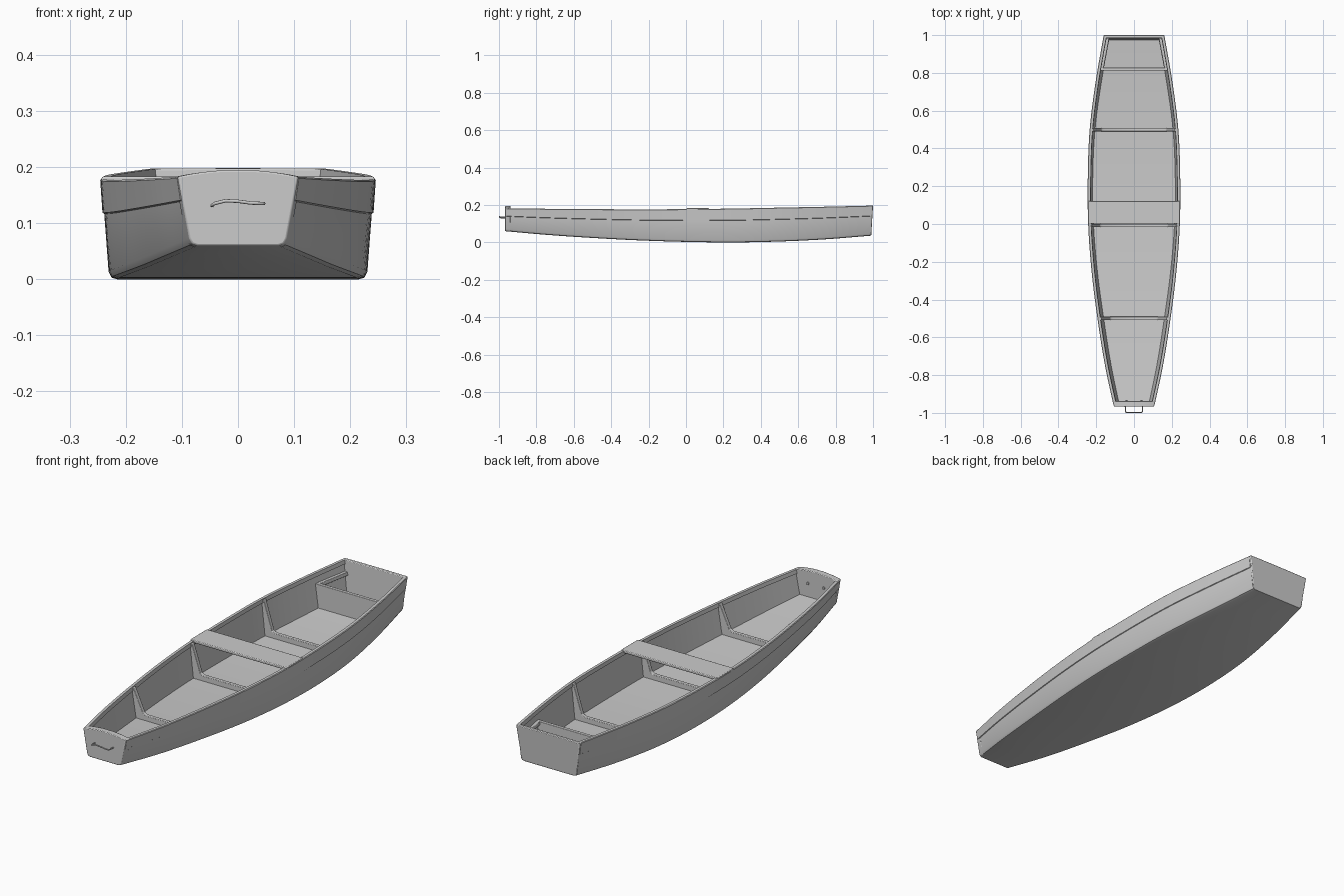
import bpy, bmesh, math

if "Cube" in bpy.data.objects:
    bpy.data.objects.remove(bpy.data.objects["Cube"])

# Hull lines by station: y, gunwale half-width, chine half-width, bottom z, gunwale z
LINES = [
    (-0.965, .107, .085, .060, .183), (-0.75, .153, .130, .041, .180),
    (-0.5, .193, .170, .024, .178), (-0.25, .224, .204, .011, .177),
    (0.0, .242, .225, .003, .178), (0.25, .244, .229, .000, .181),
    (0.5, .234, .217, .005, .186), (0.75, .203, .183, .017, .191),
    (1.0, .160, .138, .037, .197)]


def lines(y):
    """Smoothly interpolated hull lines at y."""
    n = len(LINES)
    i = max(k for k in range(n - 1) if k == 0 or LINES[k][0] <= y)
    a, b = LINES[i], LINES[i + 1]
    p, q = LINES[max(i - 1, 0)], LINES[min(i + 2, n - 1)]
    h = b[0] - a[0]
    t = (y - a[0]) / h
    out = []
    for c in range(1, 5):
        m0 = (b[c] - p[c]) / (b[0] - p[0]) * h
        m1 = (q[c] - a[c]) / (q[0] - a[0]) * h
        out.append((2*t**3 - 3*t**2 + 1) * a[c] + (t**3 - 2*t**2 + t) * m0
                   + (3*t**2 - 2*t**3) * b[c] + (t**3 - t**2) * m1)
    return out


def side_x(y, z):
    """Half-width of the hull side at height z."""
    wt, wb, zb, zt = lines(y)
    return wb + (wt - wb) * (z - zb) / (zt - zb)


def loft(name, rings, bevel=0):
    """Skin closed rings of points and cap both ends."""
    bm = bmesh.new()
    vs = [[bm.verts.new(p) for p in r] for r in rings]
    n = len(vs[0])
    for r, s in zip(vs, vs[1:]):
        for i in range(n):
            j = (i + 1) % n
            bm.faces.new((r[i], r[j], s[j], s[i]))
    bm.faces.new(vs[0][::-1])
    bm.faces.new(vs[-1])
    bmesh.ops.recalc_face_normals(bm, faces=bm.faces)
    me = bpy.data.meshes.new(name)
    bm.to_mesh(me)
    bm.free()
    ob = bpy.data.objects.new(name, me)
    bpy.context.collection.objects.link(ob)
    if bevel:
        m = ob.modifiers.new("Bevel", "BEVEL")
        m.width, m.segments, m.limit_method = bevel, 2, 'ANGLE'
    smooth(ob)
    return ob


def smooth(ob):
    bpy.ops.object.select_all(action='DESELECT')
    ob.select_set(True)
    bpy.context.view_layer.objects.active = ob
    bpy.ops.object.shade_smooth_by_angle(angle=math.radians(30))


def mirrored(half):
    """Right half of an outline, then its mirror image in reverse order."""
    return half + [(-x, z) for x, z in reversed(half)]


def board(name, y0, y1, half, bevel=.002):
    pts = mirrored(half)
    return loft(name, [[(x, y, z) for x, z in pts] for y in (y0, y1)], bevel)


# Hull shell: rounded chine, lapped upper strake, inwale rail, inner wall, floor
def section(y):
    wt, wb, zb, zt = lines(y)
    zl = zb + (zt - zb) * .66
    s = lambda z, d=0: (side_x(y, z) + d, z)
    half = [(wb - .014, zb), (wb - .004, zb + .003), s(zb + .013),
            s(zl - .002, -.001), s(zl, .002), s(zt - .003, .001), s(zt, -.002),
            s(zt, -.015), s(zt - .018, -.015), s(zt - .018, -.010),
            s(zb + .016, -.012)]
    return [(x, y, z) for x, z in mirrored(half)]


STEPS = 48
loft("hull", [section(-.96 + 1.95 * i / STEPS) for i in range(STEPS + 1)])


# Bow and stern boards, with gently crowned tops
def end_outline(y, crown):
    wt, wb, zb, zt = lines(y)
    half = [(wb - .012, zb), (wb - .003, zb + .003), (side_x(y, zb + .013), zb + .013),
            (wt, zt)]
    half += [(wt * k, zt + crown * (1 - k * k)) for k in (.8, .6, .4, .2)]
    return mirrored(half)


for name, ys, crown in (("bow_board", (-.967, -.938), .012),
                        ("stern_board", (.984, 1.0), .001)):
    rings = []
    for y in ys:
        zt = lines(y)[3]
        rake = .06 if name == "stern_board" else 0
        rings.append([(x, y - rake * max(zt - z, 0), z) for x, z in end_outline(y, crown)])
    loft(name, rings, .003)

# U-shaped frames: floor timber with a tapering knee up each side
for name, y in (("front_frame", -.5), ("middle_frame", -.008), ("rear_frame", .5)):
    wt, wb, zb, zt = lines(y)
    zf, top = zb + .012, zt - .004
    board(name, y - .009, y + .009,
          [(side_x(y, zf) - .008, zf), (side_x(y, top) - .008, top),
           (side_x(y, top) - .020, top), (wb - .045, zf + .034), (wb - .058, zf + .027)])

# Stern bulkhead and the cleats behind it
y = .82
wt, wb, zb, zt = lines(y)
board("stern_bulkhead", y - .008, y + .008,
      [(side_x(y, zb + .01) - .006, zb + .01), (side_x(y, .145) - .006, .145)])
for side, label in ((-1, "left"), (1, "right")):
    rings = []
    for y in (.826, .984):
        rings.append([(side * (side_x(y, z) - d), y, z) for d, z in
                      ((.006, .130), (.006, .146), (.024, .146), (.024, .130))])
    loft(label + "_stern_cleat", rings, .002)

# Centre seat resting across the gunwales
board("centre_seat", 0.002, .122, [(.243, .170), (.243, .183)], .003)

# Bow handle: bent rod standing off the bow board
cu = bpy.data.curves.new("bow_handle", 'CURVE')
cu.dimensions = '3D'
cu.bevel_depth, cu.bevel_resolution, cu.use_fill_caps = .003, 3, True
path = [(-.046, -.96, .131), (-.046, -.990, .132), (-.042, -.997, .135),
        (-.022, -.997, .140), (.0, -.997, .139), (.022, -.997, .136),
        (.042, -.997, .135), (.046, -.990, .135), (.046, -.96, .135)]
sp = cu.splines.new('POLY')
sp.points.add(len(path) - 1)
for p, co in zip(sp.points, path):
    p.co = (*co, 1)
handle = bpy.data.objects.new("bow_handle", cu)
bpy.context.collection.objects.link(handle)

# Bolt heads inside the bow board
for x in (-.04, .04):
    bpy.ops.mesh.primitive_cylinder_add(vertices=12, radius=.006, depth=.006,
        location=(x, -.936, .135), rotation=(math.pi / 2, 0, 0))
    bpy.context.object.name = "bow_bolt"
    smooth(bpy.context.object)
